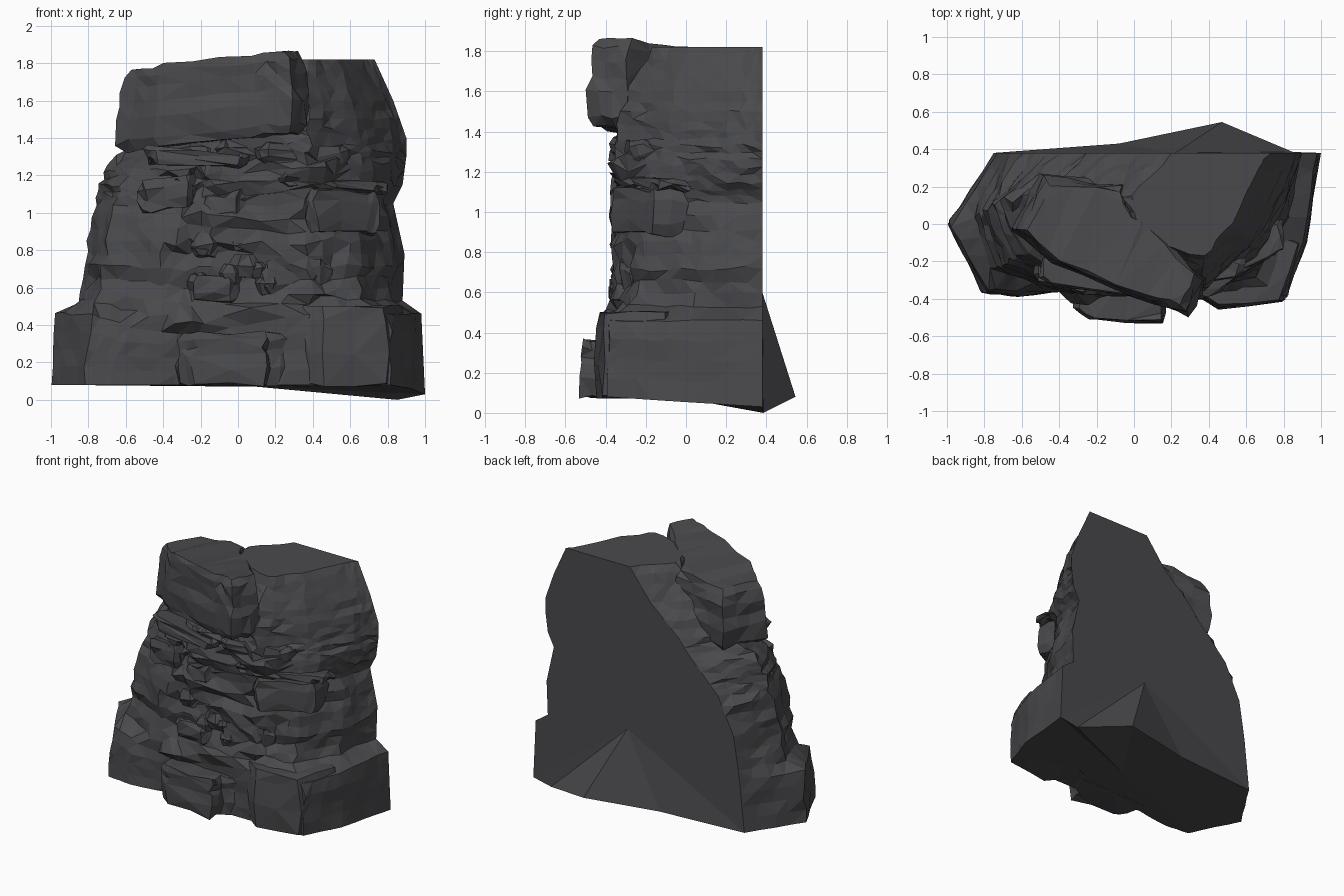
import bpy, bmesh, math, random
from mathutils import Vector, noise

if "Cube" in bpy.data.objects:
    bpy.data.objects.remove(bpy.data.objects["Cube"])

random.seed(11)
BACK = .38
mat = bpy.data.materials.new("dark slate grey")
mat.diffuse_color = (0.068, 0.068, 0.074, 1)
mat.use_nodes = True
mat.node_tree.nodes["Principled BSDF"].inputs["Base Color"].default_value = mat.diffuse_color


def finish(name, bm):
    """Triangulate for crisp flat facets and make the object."""
    bmesh.ops.triangulate(bm, faces=bm.faces[:])
    bmesh.ops.recalc_face_normals(bm, faces=bm.faces[:])
    me = bpy.data.meshes.new(name)
    bm.to_mesh(me)
    bm.free()
    me.materials.append(mat)
    bpy.context.collection.objects.link(bpy.data.objects.new(name, me))


def subdivide(pts, n, closed=False):
    out = []
    for i in range(len(pts) if closed else len(pts) - 1):
        a, b = pts[i], pts[(i + 1) % len(pts)]
        out += [a.lerp(b, k / n) for k in range(n)]
    return out if closed else out + [pts[-1]]


# Cliff levels: z, back left x, left x, left y, front x, front y, shoulder y, right x
LEVELS = [
    (.08, -.75, -1, 0, -.62, -.4, -.4, 1),
    (.46, -.71, -.98, 0, -.58, -.36, -.38, .98),
    (.53, -.7, -.86, .05, -.46, -.34, -.27, .88),
    (.78, -.66, -.82, .05, -.4, -.35, -.22, .89),
    (1.05, -.53, -.78, .1, -.35, -.34, -.18, .83),
    (1.15, -.43, -.76, .12, -.3, -.33, -.17, .88),
    (1.3, -.28, -.67, .14, -.22, -.31, -.13, .9),
    (1.4, -.2, -.48, .18, -.1, -.26, -.1, .9),
    (1.6, .03, -.2, .2, .02, -.12, -.06, .83),
    (1.82, .2, -.03, .16, .1, -.04, 0, .73),
]
STEPS = [4, 1, 4, 4, 3, 4, 3, 4, 4]      # strata between levels


def outline(z, bl, left, yl, xf, yf, ys, right):
    """Corners from back left round the front to back right."""
    base = z < .5
    nose = -.41 if base else -.36 + max(0, z - 1.4) * .4
    drop = .12 if .4 < z < .6 else 0         # ledge dips towards the front
    fl = Vector((left, yl, z)).lerp(Vector((xf, yf, z)), .45)
    if base:
        fl += Vector((.01, -.19, 0))
    else:
        fl += Vector((-.08, -.1, 0)) if z < 1.2 else Vector((-.03, -.05, 0))
    sink = .05 if z < .1 else 0
    mid_y = -.34 if base else (yf + nose) / 2 + .01
    return [Vector((bl, BACK, z)), Vector((left, yl, z)), fl,
            Vector((xf, yf, z - drop * .6)), Vector((xf * .4, mid_y, z - drop)),
            Vector((.38, nose, z)), Vector((right * (.82 if base else .74), ys, z)),
            Vector((right * .93, ys + .3, z - sink * .4)), Vector((right, BACK, z - sink))]


def cliff_body():
    corners = [outline(*lv) for lv in LEVELS]
    levels = []
    for i, n in enumerate(STEPS):
        for k in range(n):
            levels.append([a.lerp(b, k / n) for a, b in zip(corners[i], corners[i + 1])])
    levels.append(corners[-1])
    bm = bmesh.new()
    grid = []
    for li, lev in enumerate(levels):
        pts = subdivide(lev, 4)
        rough = .5 if lev[0].z < .48 or lev[0].z > 1.42 else 1
        groove = random.uniform(-.035, .015) * rough
        row = []
        for j, p in enumerate(pts):
            q = p.copy()
            if 0 < j < len(pts) - 1:
                t = pts[j + 1] - pts[j - 1]
                nrm = Vector((t.y, -t.x, 0)).normalized()
                blocky = noise.noise(Vector((p.x * 4, p.y * 4, p.z * 6)))
                # the front centre is far more broken than the sides
                wild = 1.3 if abs(p.x - .1) < .45 else .6
                q += nrm * (groove * (.6 + 1.5 * blocky) + blocky * .05 * rough * wild
                            + random.uniform(-.02, .012) * rough * wild)
                if 0 < li < len(levels) - 1:
                    q.z += random.uniform(-.025, .025) * rough * wild
                    q += Vector((t.x, t.y, 0)) * random.uniform(-.13, .13)
            row.append(bm.verts.new(q))
        grid.append(row)
    for a, b in zip(grid, grid[1:]):
        for j in range(len(a) - 1):
            bm.faces.new((a[j], a[j + 1], b[j + 1], b[j]))
    bm.faces.new(grid[-1])
    # Flat back fanned from one point, with a foot sticking out behind
    foot = [bm.verts.new(p) for p in ((.85, .385, 0), (.47, .545, .08), (-.08, .43, .08))]
    hub = bm.verts.new((.22, BACK, .6))
    low = bm.verts.new((.1, 0, .07))
    loop = [r[0] for r in grid] + [r[-1] for r in reversed(grid)] + foot
    under = grid[0] + foot
    for edge, middle in ((loop, hub), (under, low)):
        for a, b in zip(edge, edge[1:] + edge[:1]):
            bm.faces.new((a, b, middle))
    finish("cliff_body", bm)


def stone(name, shape, levels, tilt=(0, 0), sub=2, jit=.011):
    """Boulder: an outline scaled about its middle at each (height, scale)."""
    base = [Vector((x, y, 0)) for x, y in shape]
    c = sum(base, Vector()) / len(base)
    pts = subdivide(base, sub, True)
    bm = bmesh.new()
    rows = []
    for z, s in levels:
        row = []
        for p in pts:
            d = (p - c) * s
            q = c + d + Vector([random.uniform(-jit, jit) for _ in range(3)])
            q.z += z + d.x * tilt[0] + d.y * tilt[1]
            row.append(bm.verts.new(q))
        rows.append(row)
    n = len(pts)
    for a, b in zip(rows, rows[1:]):
        for j in range(n):
            bm.faces.new((a[j], a[(j + 1) % n], b[(j + 1) % n], b[j]))
    bm.faces.new(rows[0][::-1])
    bm.faces.new(rows[-1])
    finish(name, bm)


def slab(name, x0, x1, y0, y1, z0, z1, depth=.2, jit=.014):
    """Rough-fronted block reaching back into the cliff."""
    h = z1 - z0
    stone(name, [(x0, y0 + depth), (x0, y0 + .05), (x0 + .05, y0),
                 (x1 - .05, y1), (x1, y1 + .05), (x1, y1 + depth)],
          [(z0, .88), (z0 + .3 * h, .97), (z0 + .75 * h, 1), (z1, .9)],
          tilt=(random.uniform(-.15, .15), -.06), jit=jit)


def front_y(x):
    """Line of the cliff front: straight in the middle, falling back each side."""
    return -.375 + .3 * max(0, -.35 - x) + .5 * max(0, x - .4)


cliff_body()

# Overhanging cap block at the top left
stone("cap_block",
      [(-.5, .27), (-.65, -.02), (-.45, -.2), (.1, -.43), (.3, -.49),
       (.39, -.3), (.1, 0), (-.03, .1), (-.06, .22)],
      [(1.375, .9), (1.42, .99), (1.54, 1), (1.61, .95), (1.70, .95), (1.77, .92), (1.81, .85)],
      tilt=(.08, -.07), sub=3, jit=.013)

# Stones jutting from the foot
stone("front_foot_block",
      [(-.33, -.25), (-.33, -.46), (-.24, -.51), (.15, -.53), (.17, -.42), (.28, -.38), (.28, -.25)],
      [(.08, .94), (.17, 1), (.24, .98), (.27, .92), (.32, .97), (.36, .9)])
stone("right_foot_block",
      [(.3, -.2), (.33, -.38), (.45, -.45), (.8, -.41), (.9, -.1), (.7, 0)],
      [(.08, .98), (.25, 1), (.42, .98), (.5, .92)], jit=.01)

# Slabs along the strata: x range and z range
for name, x0, x1, z0, z1 in (
        ("left_ledge_slab", -.54, -.22, 1.02, 1.18),
        ("right_ledge_slab", .36, .75, .89, 1.11),
        ("middle_slab", -.2, .04, .95, 1.1),
        ("lower_middle_slab", -.28, .02, .52, .66),
        ("lower_right_slab", .1, .5, .56, .74),
        ("thin_ledge", .2, .8, 1.13, 1.18),
        ("upper_ledge", -.5, .05, 1.25, 1.33),
        ("upper_right_ledge", .1, .6, 1.25, 1.36)):
    slab(name, x0, x1, front_y(x0), front_y(x1), z0, z1)

# Small rubble in the lower middle
for i in range(9):
    x, z, r = random.uniform(-.25, .3), random.uniform(.45, .85), random.uniform(.05, .09)
    hexagon = [(x + r * math.cos(k * math.tau / 6), -.325 + .7 * r * math.sin(k * math.tau / 6))
               for k in range(6)]
    stone("rubble_%d" % (i + 1), hexagon, [(z - .7 * r, .6), (z, 1), (z + .6 * r, .6)], sub=1)
